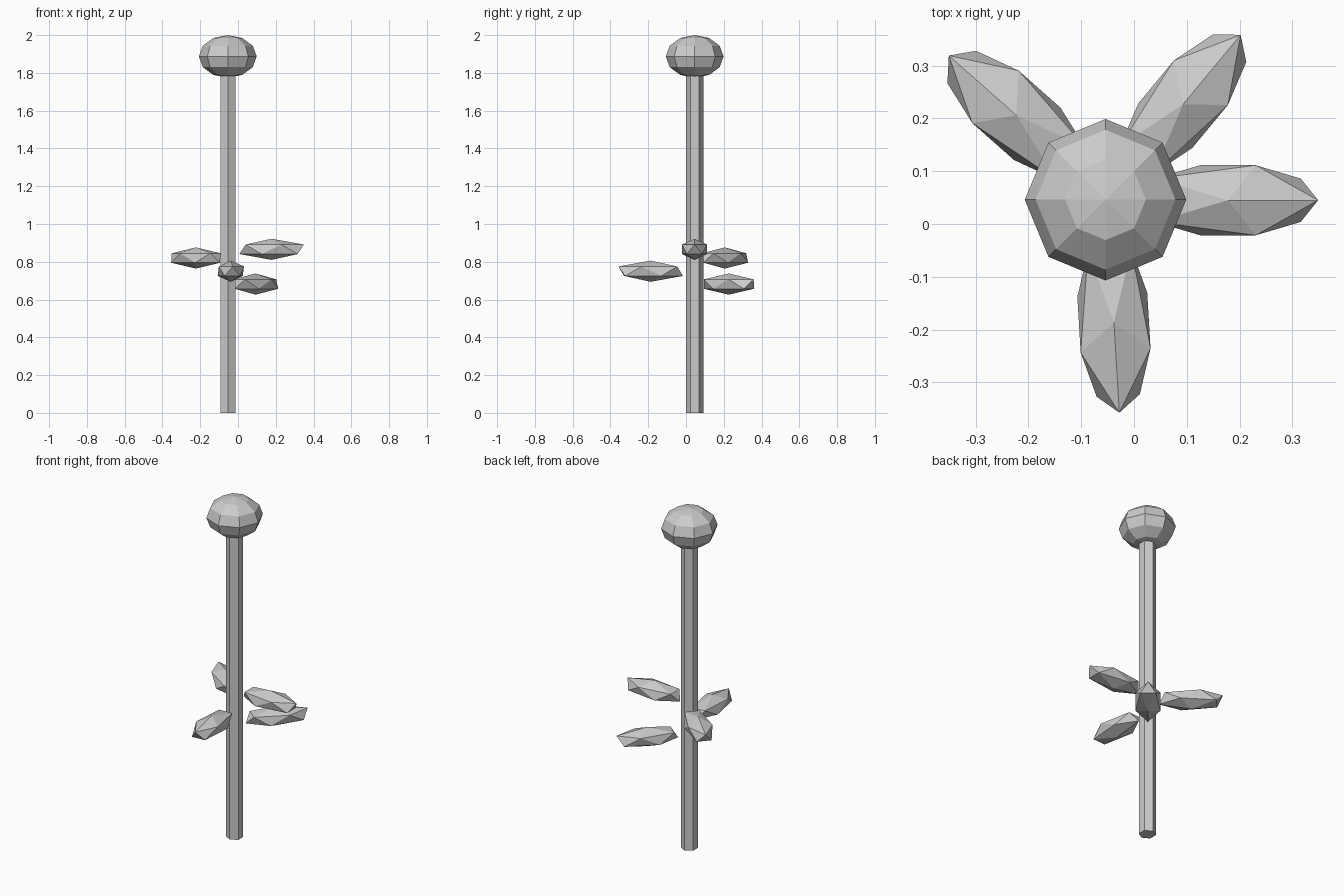
import bpy
from math import radians

cube = bpy.data.objects.get("Cube")
if cube:
    bpy.data.objects.remove(cube, do_unlink=True)

# Single plain grey for every part
grey = bpy.data.materials.new("plain_grey")
grey.use_nodes = True
COLOUR = (0.6, 0.6, 0.6, 1)
grey.diffuse_color = COLOUR
grey.node_tree.nodes["Principled BSDF"].inputs["Base Color"].default_value = COLOUR

STEM_X, STEM_Y = -0.054, 0.046


def finish(name, scale=(1, 1, 1), angle=0):
    """Name, shape and colour the primitive just added."""
    ob = bpy.context.object
    ob.name = ob.data.name = name
    ob.scale = scale
    ob.rotation_euler.z = radians(angle)
    ob.data.materials.append(grey)
    return ob


# Six-sided stem, ending inside the head
STEM_TOP = 1.79
bpy.ops.mesh.primitive_cylinder_add(vertices=6, radius=0.046, depth=STEM_TOP,
                                    location=(STEM_X, STEM_Y, STEM_TOP / 2))
finish("stem")

# Flattened low-poly flower head
HEAD_HALF_HEIGHT = 0.113
bpy.ops.mesh.primitive_uv_sphere_add(segments=8, ring_count=6, radius=1,
                                     location=(STEM_X, STEM_Y, 2 - HEAD_HALF_HEIGHT))
finish("flower_head", (0.153, 0.153, HEAD_HALF_HEIGHT))

# Leaves: stretched icospheres whose raised tip points away from the stem
leaves = {
    "leaf_left": ((0.178, 0.045, 0.866), 0),
    "leaf_back_left": ((0.093, 0.227, 0.682), 50.3),
    "leaf_back_right": ((-0.223, 0.206, 0.82), 138.5),
    "leaf_front": ((-0.038, -0.187, 0.75), -86.6),
}
for name, (centre, angle) in leaves.items():
    bpy.ops.mesh.primitive_ico_sphere_add(subdivisions=1, radius=1, location=centre)
    finish(name, (0.191, 0.078, 0.056), angle)
